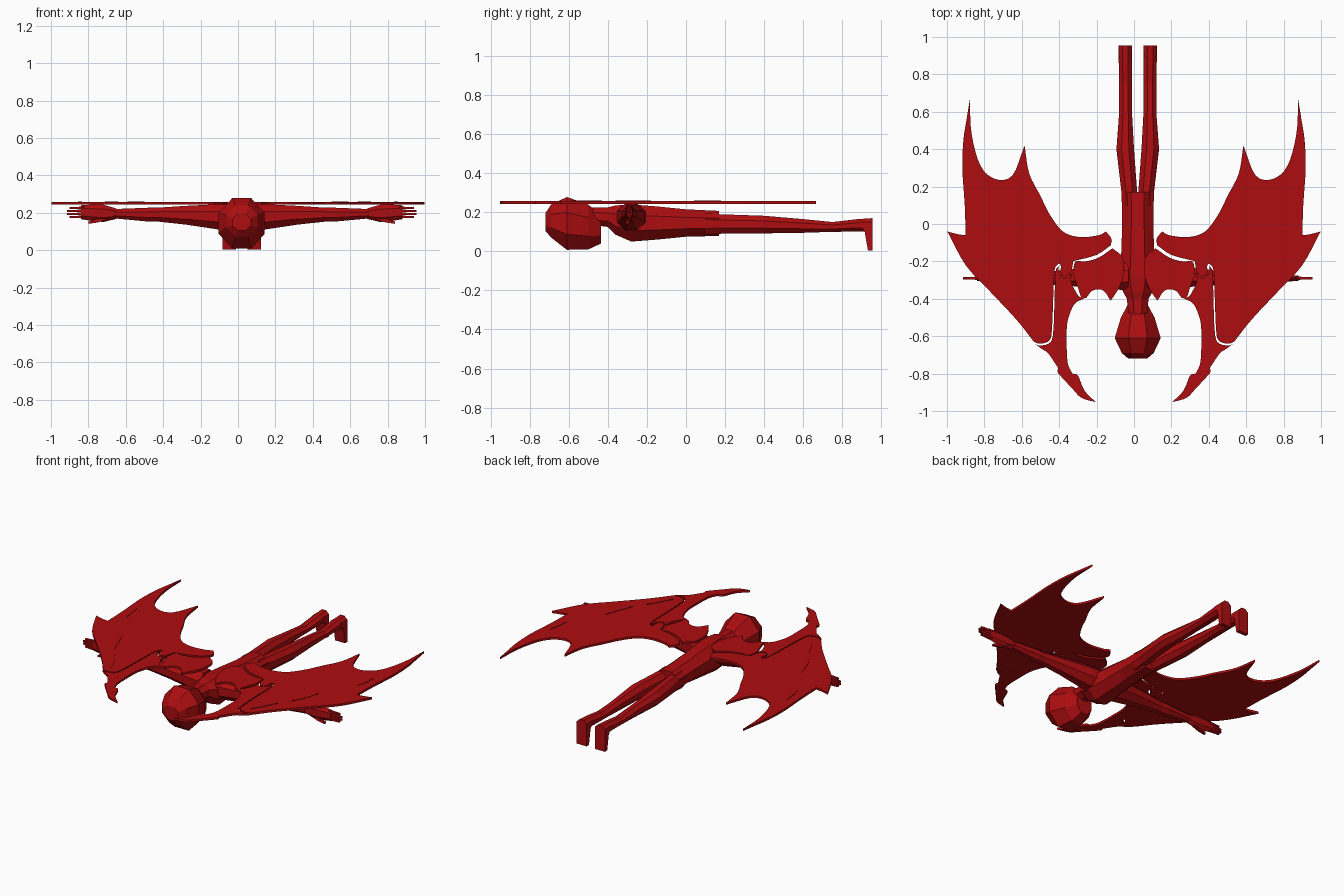
import bpy, bmesh, math
from mathutils import Vector

cube = bpy.data.objects.get("Cube")
if cube:
    bpy.data.objects.remove(cube, do_unlink=True)

red = bpy.data.materials.new("deep red")
red.use_nodes = True
red.diffuse_color = (.42, .004, .005, 1)
red.node_tree.nodes["Principled BSDF"].inputs["Base Color"].default_value = red.diffuse_color

BODY_X = .02  # the body sits slightly off the wing centre line
SIDES = (("left", 1), ("right", -1))


def finish(name, bm):
    bmesh.ops.recalc_face_normals(bm, faces=bm.faces)
    mesh = bpy.data.meshes.new(name)
    bm.to_mesh(mesh)
    bm.free()
    mesh.materials.append(red)
    obj = bpy.data.objects.new(name, mesh)
    bpy.context.collection.objects.link(obj)
    return obj


def loft(name, sections, place, sides=8):
    """Join rings; a section is (along, centre u, centre v, radius u, radius v)."""
    bm = bmesh.new()
    rings = []
    for along, cu, cv, ru, rv in sections:
        ring = []
        for i in range(sides):
            a = math.tau * (i + .5) / sides
            k = 1 / math.cos(math.pi / sides)
            ring.append(bm.verts.new(place(along, cu + ru * k * math.cos(a),
                                           cv + rv * k * math.sin(a))))
        rings.append(ring)
    for a, b in zip(rings, rings[1:]):
        for i in range(sides):
            j = (i + 1) % sides
            bm.faces.new((a[i], a[j], b[j], b[i]))
    bm.faces.new(rings[0])
    bm.faces.new(rings[-1])
    return finish(name, bm)


def smooth_chain(points, steps=4):
    """Catmull-Rom through one chain; its ends stay sharp corners."""
    pts = [Vector(p) for p in points]
    pts = [pts[0] * 2 - pts[1]] + pts + [pts[-1] * 2 - pts[-2]]
    out = []
    for p, q, r, s in zip(pts, pts[1:], pts[2:], pts[3:]):
        for i in range(steps):
            t = i / steps
            out.append(.5 * (2 * q + (r - p) * t + (2 * p - 5 * q + 4 * r - s) * t ** 2
                             + (3 * q - p - 3 * r + s) * t ** 3))
    return out


def plate(name, chains, side, low=.243, high=.257):
    """Flat plate from chains, each running on to the start of the next."""
    outline = []
    for chain, following in zip(chains, chains[1:] + chains[:1]):
        outline += smooth_chain(chain + following[:1])
    bm = bmesh.new()
    face = bm.faces.new([bm.verts.new((side * p.x, p.y, low)) for p in outline])
    grown = bmesh.ops.extrude_face_region(bm, geom=[face])
    for v in grown["geom"]:
        if isinstance(v, bmesh.types.BMVert):
            v.co.z = high
    return finish(name, bm)


def along_y(y, x, z):
    return (BODY_X + x, y, z)


# Head, neck and torso
loft("head", [(-.72, 0, .15, .05, .045), (-.69, 0, .155, .085, .085),
              (-.61, 0, .143, .123, .135), (-.5, 0, .125, .09, .115),
              (-.435, 0, .11, .055, .07)], along_y)
loft("torso", [(-.48, 0, .18, .05, .045), (-.4, 0, .175, .058, .05),
               (-.36, 0, .16, .08, .075), (-.28, 0, .145, .1, .095),
               (-.15, 0, .145, .088, .085), (0, 0, .145, .083, .07),
               (.17, 0, .143, .084, .064)], along_y)

leg = [(.1, .045, .14, .04, .055), (.17, .045, .14, .042, .05),
       (.4, .067, .137, .047, .045), (.6, .065, .13, .034, .035),
       (.75, .065, .125, .034, .025), (.88, .066, .133, .036, .032),
       (.955, .066, .135, .036, .035)]
foot = [(.15, .066, .92, .036, .035), (.1, .066, .935, .036, .02),
        (.005, .066, .943, .036, .012)]
arm = [(.05, -.28, .175, .075, .07), (.12, -.28, .178, .07, .068),
       (.3, -.285, .187, .05, .05), (.45, -.29, .19, .037, .037),
       (.5, -.29, .19, .038, .037), (.68, -.29, .195, .022, .025)]
palm = [(.67, -.29, .195, .02, .024), (.74, -.29, .197, .02, .04),
        (.8, -.29, .2, .018, .038), (.86, -.29, .203, .014, .032)]

for word, s in SIDES:
    def leg_place(y, x, z):
        return (BODY_X + s * x, y, z)

    def foot_place(z, x, y):
        return (BODY_X + s * x, y, z)

    def arm_place(x, y, z):
        return (BODY_X + s * x, y, z)

    loft(word + "_leg", leg, leg_place)
    loft(word + "_foot", foot, foot_place, 4)
    loft(word + "_arm", arm, arm_place)
    loft(word + "_palm", palm, arm_place, 6)
    # Fingers fan out slightly in height
    for i in range(4):
        z = .178 + .016 * i
        tip = .92 + (.015 if i in (1, 2) else 0)
        loft(f"{word}_finger_{i + 1}", [(.84, -.29, z, .009, .007),
                                        (tip, -.29, z, .006, .005)], arm_place, 4)
    loft(word + "_thumb", [(.72, -.29, .175, .012, .012), (.77, -.295, .158, .01, .01),
                           (.82, -.3, .147, .007, .006)], arm_place, 4)

# Wing outlines for the +x side
membrane = [
    [(.125, -.115), (.2, -.165), (.31, -.195)],
    [(.325, -.2), (.335, -.25), (.365, -.282), (.39, -.265), (.392, -.22)],
    [(.405, -.212), (.425, -.25), (.432, -.4), (.438, -.55), (.45, -.62), (.5, -.64)],
    [(.535, -.63), (.63, -.51), (.78, -.35), (.9, -.22)],
    [(.998, -.04), (.94, -.055)],
    [(.9, -.06), (.905, .1), (.918, .3), (.912, .45), (.895, .56)],
    [(.878, .665), (.868, .48), (.82, .31), (.74, .24), (.65, .26)],
    [(.585, .42), (.56, .27), (.5, .15), (.45, .05), (.38, -.04), (.29, -.07), (.19, -.06)],
    [(.15, -.04), (.12, -.08)],
]
claw = [
    [(.33, -.265), (.365, -.292), (.398, -.27)],
    [(.405, -.225), (.42, -.26), (.425, -.4), (.43, -.55), (.445, -.63), (.5, -.65)],
    [(.53, -.64), (.49, -.67), (.46, -.69)],
    [(.405, -.77), (.41, -.79)],
    [(.395, -.81), (.33, -.88), (.28, -.93)],
    [(.205, -.952), (.265, -.89), (.3, -.81)],
    [(.33, -.8), (.355, -.74), (.36, -.62), (.355, -.52), (.32, -.43)],
    [(.27, -.4), (.3, -.38), (.335, -.31)],
]
shoulder = [
    [(.115, -.13), (.19, -.18), (.26, -.2), (.315, -.203)],
    [(.325, -.27), (.3, -.34), (.28, -.395)],
    [(.255, -.395), (.22, -.355), (.165, -.355)],
    [(.125, -.41), (.085, -.35), (.055, -.27), (.06, -.18)],
]
veins = [
    [[(.5, -.59), (.55, -.51)], [(.59, -.43), (.54, -.51)]],
    [[(.64, -.36), (.68, -.28)], [(.71, -.18), (.67, -.28)]],
    [[(.835, .04), (.85, .1)], [(.855, .18), (.842, .1)]],
]

for word, s in SIDES:
    plate(word + "_wing_membrane", membrane, s)
    plate(word + "_wing_claw", claw, s)
    plate(word + "_wing_shoulder", shoulder, s)
    for i, vein in enumerate(veins):
        plate(f"{word}_wing_vein_{i + 1}", vein, s, .256, .26)
